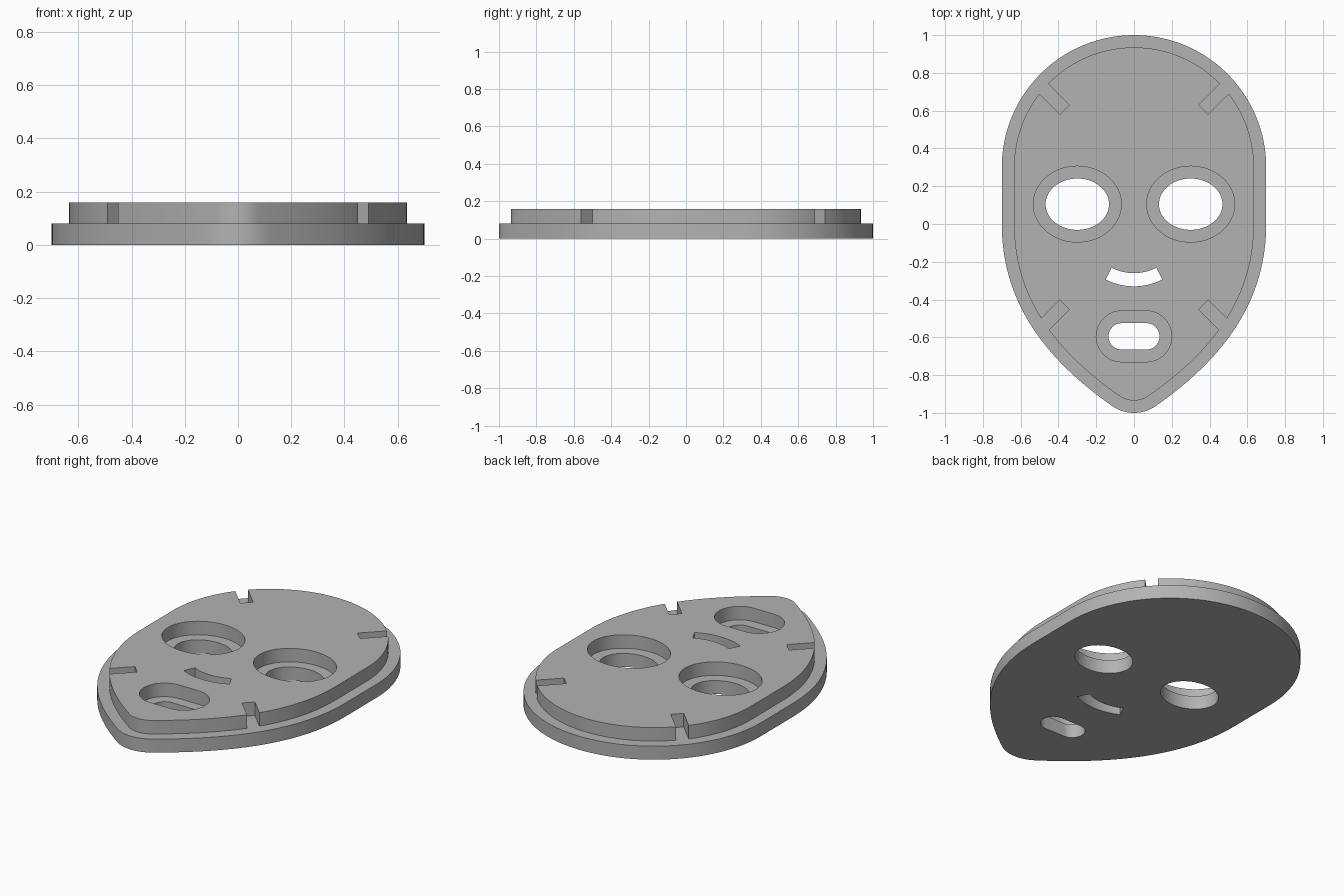
import bpy, bmesh
from math import sin, cos, pi, radians
from mathutils import Vector
from mathutils.geometry import interpolate_bezier

if "Cube" in bpy.data.objects:
    bpy.data.objects.remove(bpy.data.objects["Cube"])

grey = bpy.data.materials.new("plain grey")
colour = (0.45, 0.45, 0.45, 1)
grey.use_nodes = True
grey.diffuse_color = colour
grey.node_tree.nodes["Principled BSDF"].inputs["Base Color"].default_value = colour

LAYER, TOP, STEP = 0.08, 0.16, 0.065


def arc(cx, cy, rx, ry, start, end, n):
    """Points along an elliptical arc, angles in degrees."""
    angles = [radians(start + (end - start) * i / n) for i in range(n + 1)]
    return [Vector((cx + rx * cos(a), cy + ry * sin(a))) for a in angles]


def face_outline(inset):
    """Round brow, straight temples, tapering cheeks and a small round chin."""
    brow = arc(0, 0.3, 0.7 - inset, 0.7 - inset, 90, 0, 32)
    tangent = radians(35)
    chin_end = Vector((0.2 * sin(tangent), -0.8 - 0.2 * cos(tangent)))
    handle = chin_end + 0.38 * Vector((cos(tangent), sin(tangent)))
    cheek = interpolate_bezier(Vector((0.7, 0)), Vector((0.7, -0.45)), handle, chin_end, 33)
    cheek = [Vector(p[:2]) for p in cheek]
    # step each cheek point inwards along its normal
    shifted = []
    for i, p in enumerate(cheek):
        if i == 0:
            d = Vector((0, -1))
        elif i == len(cheek) - 1:
            d = -Vector((cos(tangent), sin(tangent)))
        else:
            d = (cheek[i + 1] - cheek[i - 1]).normalized()
        shifted.append(p + inset * Vector((d.y, -d.x)))
    chin = arc(0, -0.8, 0.2 - inset, 0.2 - inset, -55, -90, 8)[1:]
    half = brow + shifted + chin
    return half + [Vector((-p.x, p.y)) for p in reversed(half[1:-1])]


def stadium(cy, half, r):
    return arc(half, cy, r, r, -90, 90, 20) + arc(-half, cy, r, r, 90, 270, 20)


def slot(x, y, side):
    """Diagonal notch running outwards from its inner end."""
    out = Vector((side * x, y, 0)).to_2d()
    d = Vector((side, 1 if y > 0 else -1)).normalized()
    w = Vector((-d.y, d.x)) * 0.035
    return [out - w, out - w + d * 0.35, out + w + d * 0.35, out + w]


def prism(name, outline, z0, z1):
    bm = bmesh.new()
    base = bm.faces.new([bm.verts.new((p.x, p.y, z0)) for p in outline])
    up = bmesh.ops.extrude_face_region(bm, geom=[base])
    bmesh.ops.translate(bm, vec=(0, 0, z1 - z0),
                        verts=[v for v in up["geom"] if isinstance(v, bmesh.types.BMVert)])
    bmesh.ops.recalc_face_normals(bm, faces=bm.faces)
    mesh = bpy.data.meshes.new(name)
    bm.to_mesh(mesh)
    bm.free()
    mesh.materials.append(grey)
    obj = bpy.data.objects.new(name, mesh)
    bpy.context.collection.objects.link(obj)
    return obj


def combine(obj, other, operation):
    """Apply a boolean and discard the second object."""
    mod = obj.modifiers.new("combine", "BOOLEAN")
    mod.object, mod.operation, mod.solver = other, operation, "EXACT"
    bpy.context.view_layer.objects.active = obj
    bpy.ops.object.modifier_apply(modifier=mod.name)
    bpy.data.objects.remove(other)


# raised plate with eye and mouth recesses and four notches
raised = prism("raised_plate", face_outline(STEP), LAYER / 2, TOP)
recesses = [stadium(-0.595, 0.065, 0.135)]
holes = [stadium(-0.595, 0.065, 0.07)]
for side in (1, -1):
    recesses += [arc(side * 0.3, 0.105, 0.233, 0.201, 0, 360, 64)[:-1],
                 slot(0.367, 0.606, side), slot(0.368, -0.428, side)]
    holes.append(arc(side * 0.3, 0.105, 0.168, 0.136, 0, 360, 64)[:-1])
for shape in recesses:
    combine(raised, prism("recess_cutter", shape, -0.1, 0.3), "DIFFERENCE")

# base plate joined with the raised plate
mask = prism("face_mask", face_outline(0), 0, LAYER)
combine(mask, raised, "UNION")

# openings for eyes, mouth and the curved nose vent
holes.append(arc(0, 0, 0.26, 0.26, -117, -63, 16) + arc(0, 0, 0.33, 0.33, -63, -117, 16))
for shape in holes:
    combine(mask, prism("opening_cutter", shape, -0.1, 0.3), "DIFFERENCE")

bpy.ops.object.select_all(action="DESELECT")
mask.select_set(True)
bpy.context.view_layer.objects.active = mask
bpy.ops.object.shade_smooth_by_angle(angle=radians(30))
